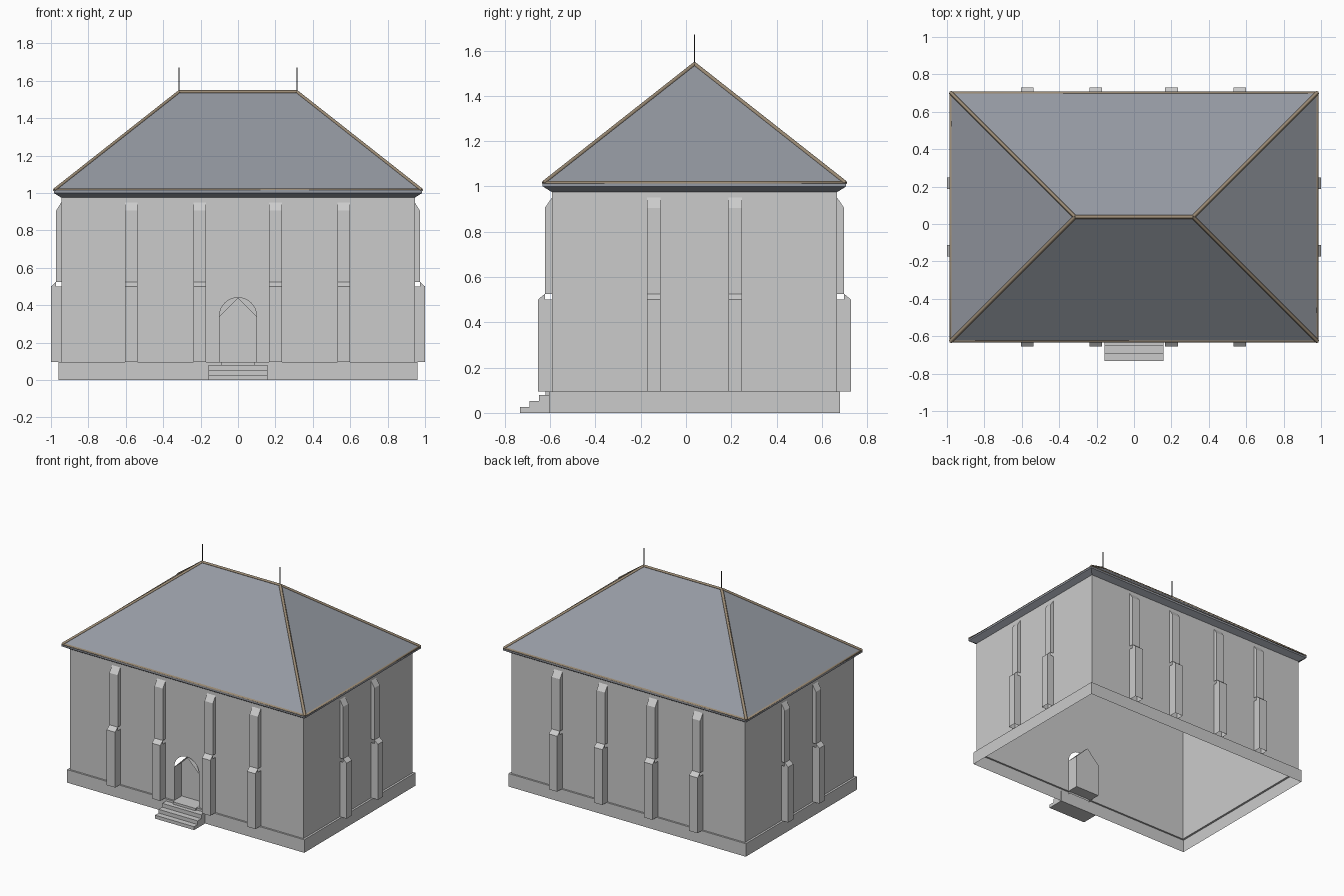
import bpy, bmesh
from math import pi, cos, sin

if "Cube" in bpy.data.objects:
    bpy.data.objects.remove(bpy.data.objects["Cube"])

YC = 0.0375            # building centre in y (steps shift it back)
WX, WY = 0.945, 0.63   # wall half sizes
FRONT = YC - WY


def make(name, faces, mat=None):
    """Mesh object from a list of polygons (each a list of points)."""
    bm = bmesh.new()
    for f in faces:
        bm.faces.new([bm.verts.new(p) for p in f])
    bmesh.ops.remove_doubles(bm, verts=bm.verts, dist=1e-5)
    me = bpy.data.meshes.new(name)
    bm.to_mesh(me)
    bm.free()
    ob = bpy.data.objects.new(name, me)
    bpy.context.collection.objects.link(ob)
    if mat:
        me.materials.append(mat)
    return ob


def ring(x, y, z):
    return [(-x, YC - y, z), (x, YC - y, z), (x, YC + y, z), (-x, YC + y, z)]


def loft(rings):
    """Quads joining successive closed rings."""
    return [[a[i], a[(i + 1) % len(a)], b[(i + 1) % len(a)], b[i]]
            for a, b in zip(rings, rings[1:]) for i in range(len(a))]


def material(name, col):
    m = bpy.data.materials.new(name)
    m.diffuse_color = (*col, 1)
    m.use_nodes = True
    m.node_tree.nodes["Principled BSDF"].inputs["Base Color"].default_value = m.diffuse_color
    return m


def bar(name, pts, cyclic, r, mat):
    """Thin square bar along a path."""
    cu = bpy.data.curves.new(name, 'CURVE')
    cu.dimensions = '3D'
    cu.bevel_depth, cu.bevel_resolution = r, 0
    cu.use_fill_caps = True
    sp = cu.splines.new('POLY')
    sp.points.add(len(pts) - 1)
    for p, q in zip(sp.points, pts):
        p.co = (*q, 1)
    sp.use_cyclic_u = cyclic
    cu.materials.append(mat)
    ob = bpy.data.objects.new(name, cu)
    bpy.context.collection.objects.link(ob)


slate = material("slate", (0.30, 0.32, 0.36))
brown = material("trim_brown", (0.33, 0.26, 0.18))
iron = material("iron", (0.05, 0.05, 0.05))

# Plinth with its narrow ledge
Z0 = 0.095
make("plinth", loft([ring(0.96, 0.643, 0), ring(0.96, 0.643, Z0), ring(WX, WY, Z0)]))

# Walls: the front one carries the round-arched doorway
ZT = 0.98
arch = [(-0.1 * cos(pi * i / 16), FRONT, 0.34 + 0.1 * sin(pi * i / 16)) for i in range(17)]
front = [(-WX, FRONT, Z0), (-0.1, FRONT, Z0), *arch, (0.1, FRONT, Z0),
         (WX, FRONT, Z0), (WX, FRONT, ZT), (-WX, FRONT, ZT)]
make("walls", [front] + loft([ring(WX, WY, Z0), ring(WX, WY, ZT)])[1:])

# Recessed door niche with a pointed head
pent = [(-0.1, Z0), (0.1, Z0), (0.1, 0.34), (0, 0.44), (-0.1, 0.34)]
outer, inner = ([(x, y, z) for x, z in pent] for y in (FRONT, FRONT + 0.085))
make("door_niche", loft([outer, inner]) + [inner])

# Entrance steps
prof = [(-0.605, 0), (-0.733, 0), (-0.733, 0.025), (-0.692, 0.025), (-0.692, 0.052),
        (-0.65, 0.052), (-0.65, 0.08), (-0.605, 0.08)]
ends = [[(x, y, z) for y, z in prof] for x in (-0.158, 0.158)]
make("steps", loft(ends) + [ends[0][::-1], ends[1]])
sill = [[(x, y, z) for x, y in ((-0.09, -0.62), (0.09, -0.62), (0.09, FRONT), (-0.09, FRONT))]
        for z in (0.08, 0.097)]
make("door_sill", loft(sill) + [sill[1]])


# Two-stage buttresses: out is a function placing (along, outward, z)
def buttress(name, place, c, w, d):
    h = d / 2
    line = [(d, Z0), (d, 0.5), (h, 0.525), (h, 0.905), (0, 0.95)]
    sides = [[(0, Z0), (d, Z0), (d, 0.5), (0, 0.5)],
             [(h, 0.5), (d, 0.5), (h, 0.525)],
             [(0, 0.525), (h, 0.525), (h, 0.905), (0, 0.95)]]
    a, b = c - w / 2, c + w / 2
    faces = [[place(a, *p), place(b, *p), place(b, *q), place(a, *q)]
             for p, q in zip(line, line[1:])]
    faces += [[place(e, *p) for p in s] for s in sides for e in (a, b)]
    ob = make(name, faces)
    bm = bmesh.new()
    bm.from_mesh(ob.data)
    bmesh.ops.recalc_face_normals(bm, faces=bm.faces)
    bm.to_mesh(ob.data)
    bm.free()


for label, s in (("front", -1), ("back", 1)):
    for i, c in enumerate((-0.57, -0.205, 0.2, 0.565)):
        buttress(f"{label}_buttress_{i + 1}",
                 lambda t, o, z, s=s: (t, YC + s * (WY + o), z), c, 0.068, 0.062)
for label, s in (("left", -1), ("right", 1)):
    for i, c in enumerate((-0.143, 0.218)):
        buttress(f"{label}_buttress_{i + 1}",
                 lambda t, o, z, s=s: (s * (WX + o), t, z), c, 0.06, 0.055)

# Sloping cornice under the eaves
make("cornice", loft([ring(WX, WY, 0.975), ring(0.985, 0.67, 1.0), ring(0.985, 0.67, 1.015)]), slate)

# Hipped roof
e = ring(0.982, 0.667, 1.015)
RL, RR = (-0.315, YC, 1.54), (0.315, YC, 1.54)
make("roof", [[e[0], e[1], RR, RL], [e[2], e[3], RL, RR], [e[1], e[2], RR], [e[3], e[0], RL]], slate)

# Trim bars on eaves, ridge and hips
bar("eave_trim", ring(0.978, 0.663, 1.013), True, 0.011, brown)
bar("ridge_trim", [RL, RR], False, 0.01, brown)
for i, (p, q) in enumerate(zip(e, (RL, RR, RR, RL))):
    bar(f"hip_trim_{i + 1}", [p, q], False, 0.01, brown)

# Finials
for label, p in (("left", RL), ("right", RR)):
    bpy.ops.mesh.primitive_cylinder_add(vertices=8, radius=0.003, depth=0.13,
                                        location=(p[0], YC, 1.605))
    ob = bpy.context.object
    ob.name = label + "_finial"
    ob.data.materials.append(iron)
